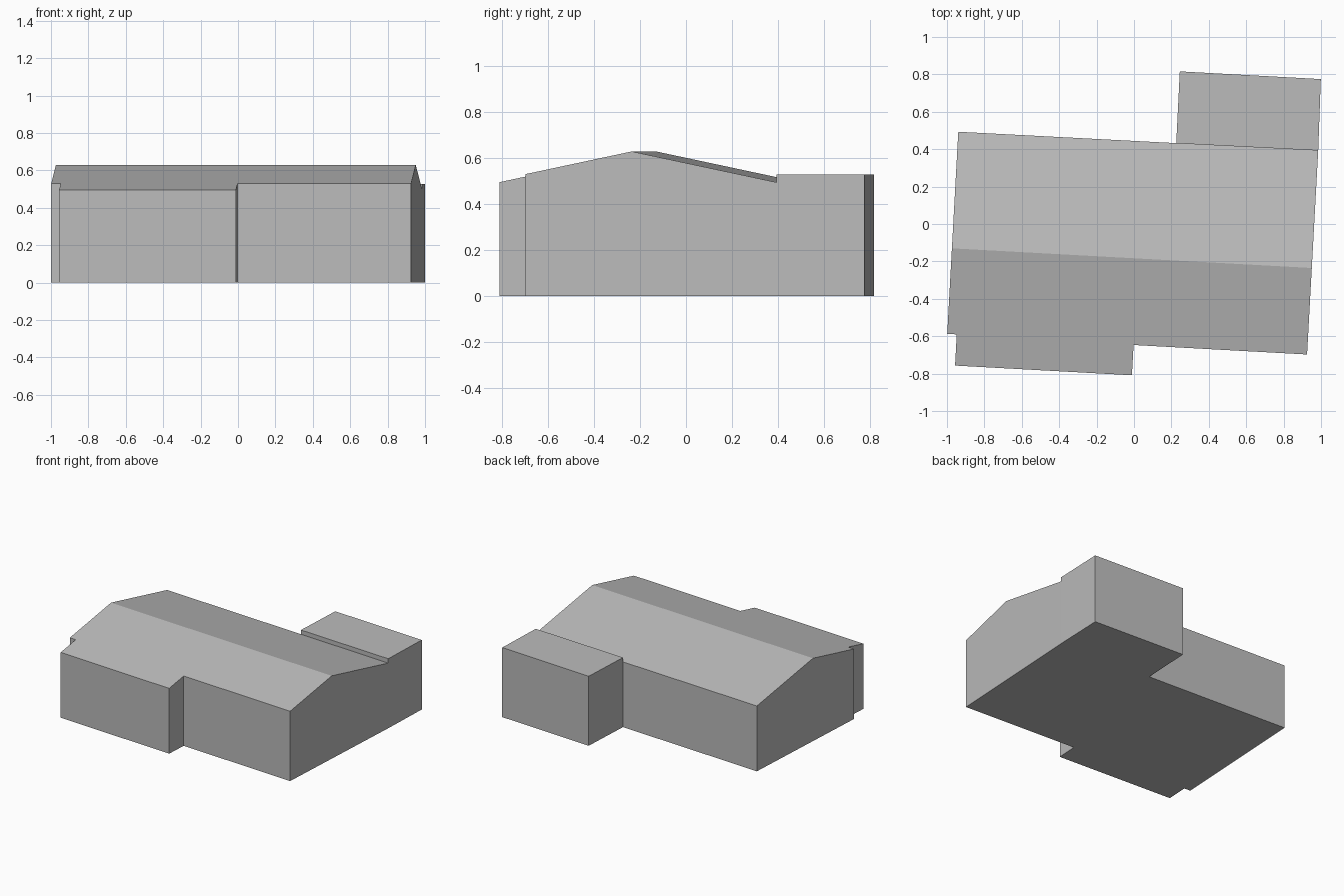
import bpy
import bmesh
import math
from mathutils import Matrix, Vector

cube = bpy.data.objects.get("Cube")
if cube:
    bpy.data.objects.remove(cube, do_unlink=True)

TURN = Matrix.Rotation(math.radians(-3.13), 4, "Z")
RIDGE_Y, RIDGE_Z, PITCH = -0.183, 0.628, 0.213

grey = bpy.data.materials.new("plain grey")
grey.use_nodes = True
colour = (0.5, 0.5, 0.5, 1)
grey.diffuse_color = colour
grey.node_tree.nodes["Principled BSDF"].inputs["Base Color"].default_value = colour


def block(name, footprint, height, gabled=False):
    """Extrude a footprint; optionally fold its top along the ridge."""
    bm = bmesh.new()
    base = bm.faces.new([bm.verts.new((x, y, 0)) for x, y in footprint])
    top = bmesh.ops.extrude_face_region(bm, geom=[base], use_keep_orig=True)
    for v in top["geom"]:
        if isinstance(v, bmesh.types.BMVert):
            v.co.z = height
    if gabled:
        bmesh.ops.bisect_plane(bm, geom=bm.verts[:] + bm.edges[:] + bm.faces[:],
                               plane_co=Vector((0, RIDGE_Y, 0)),
                               plane_no=Vector((0, 1, 0)))
        for v in bm.verts:
            if v.co.z > height / 2:
                v.co.z = RIDGE_Z - PITCH * abs(v.co.y - RIDGE_Y)
    bmesh.ops.recalc_face_normals(bm, faces=bm.faces)
    bm.transform(TURN)
    mesh = bpy.data.meshes.new(name)
    bm.to_mesh(mesh)
    bm.free()
    mesh.materials.append(grey)
    obj = bpy.data.objects.new(name, mesh)
    bpy.context.collection.objects.link(obj)
    return obj


# Main house with the projecting front bay under the same pitched roof
block("gabled_house", [(-0.965, 0.441), (-0.965, -0.641), (-0.914, -0.641),
                       (-0.914, -0.808), (0.033, -0.808), (0.033, -0.646),
                       (0.962, -0.646), (0.962, 0.446)], 0.5, gabled=True)

# Flat-roofed extension behind
block("rear_extension", [(0.202, 0.443), (0.962, 0.446),
                         (0.955, 0.828), (0.2, 0.828)], 0.527)
